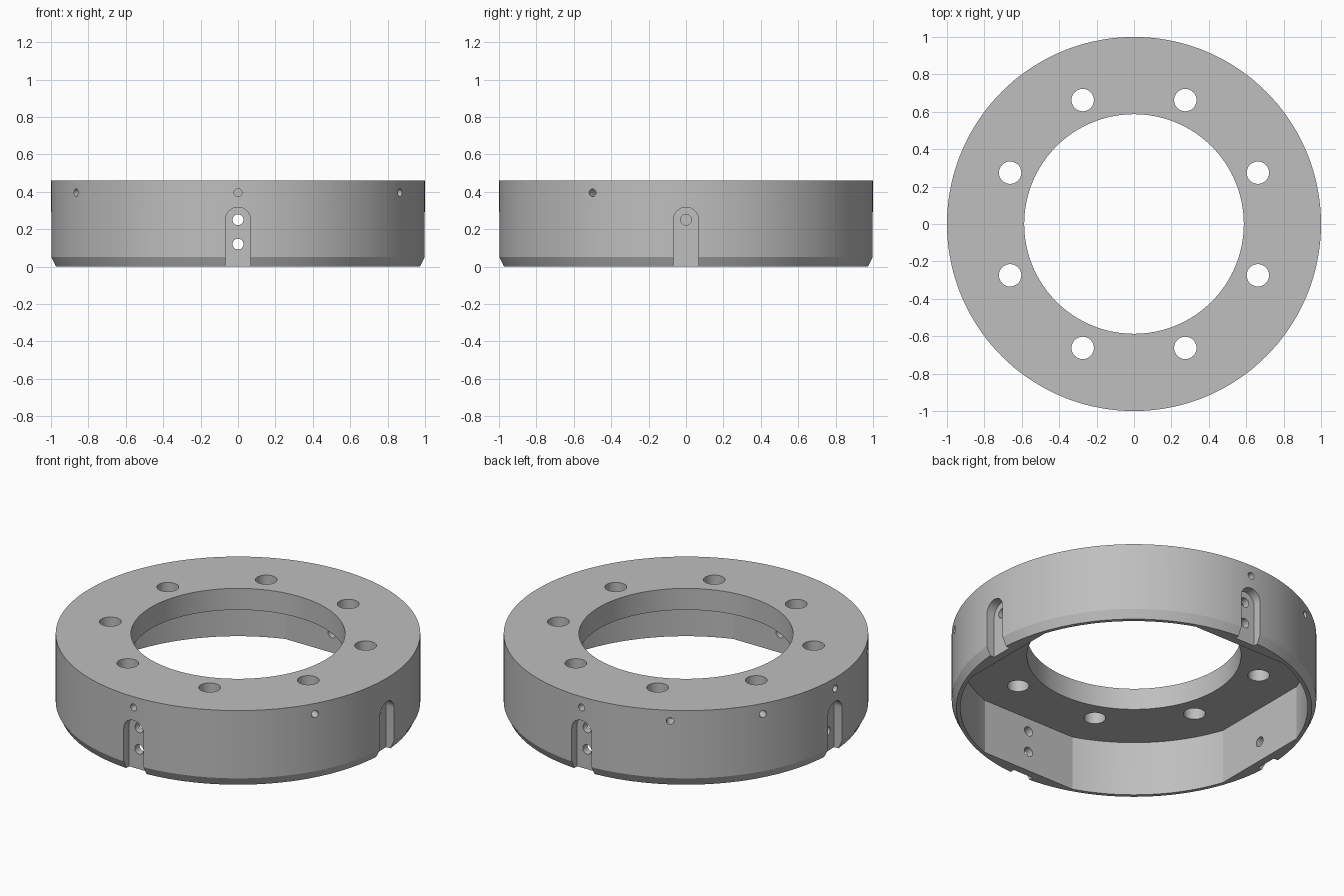
import bpy, bmesh
from math import sin, cos, acos, pi, radians
from mathutils import Matrix, Vector

cube = bpy.data.objects.get("Cube")
if cube:
    bpy.data.objects.remove(cube, do_unlink=True)

HEIGHT = 0.46
PLATE_Z = 0.33      # underside of the top plate
CAVITY_R = 0.953
FLAT_D = 0.9        # distance of the four inner flats


def to_object(name, bm):
    bmesh.ops.recalc_face_normals(bm, faces=bm.faces)
    mesh = bpy.data.meshes.new(name)
    bm.to_mesh(mesh)
    bm.free()
    obj = bpy.data.objects.new(name, mesh)
    bpy.context.collection.objects.link(obj)
    return obj


def prism(name, outline, near, far, place=None):
    """Extrude a 2D outline along local z, then place it."""
    bm = bmesh.new()
    face = bm.faces.new([bm.verts.new((u, v, near)) for u, v in outline])
    new = bmesh.ops.extrude_face_region(bm, geom=[face])["geom"]
    bmesh.ops.translate(bm, vec=(0, 0, far - near),
                        verts=[g for g in new if isinstance(g, bmesh.types.BMVert)])
    if place:
        bm.transform(place)
    return to_object(name, bm)


def arc(cx, cy, r, start, end, steps):
    return [(cx + r * cos(start + (end - start) * i / steps),
             cy + r * sin(start + (end - start) * i / steps)) for i in range(steps + 1)]


def circle(cx, cy, r, n):
    return arc(cx, cy, r, 0, 2 * pi, n)[:-1]


def radial(a):
    """Local x = tangent, y = up, z = outward at angle a."""
    axes = Matrix(((-sin(a), 0, cos(a)), (cos(a), 0, sin(a)), (0, 1, 0)))
    return axes.to_4x4()


def cut(target, cutter):
    cutter.hide_render = True
    mod = target.modifiers.new("cut", 'BOOLEAN')
    mod.operation = 'DIFFERENCE'
    mod.solver = 'EXACT'
    mod.object = cutter
    bpy.context.view_layer.objects.active = target
    bpy.ops.object.modifier_apply(modifier=mod.name)
    bpy.data.objects.remove(cutter, do_unlink=True)


# Ring body: lathed profile with a chamfered lower edge
profile = [(0.587, 0), (0.975, 0), (1, 0.05), (1, HEIGHT), (0.587, HEIGHT)]
bm = bmesh.new()
verts = [bm.verts.new((r, 0, z)) for r, z in profile]
edges = [bm.edges.new((verts[i - 1], verts[i])) for i in range(len(verts))]
bmesh.ops.spin(bm, geom=verts + edges, cent=(0, 0, 0), axis=(0, 0, 1),
               angle=2 * pi, steps=144, use_merge=True)
bmesh.ops.remove_doubles(bm, verts=bm.verts, dist=1e-5)
ring = to_object("ring_body", bm)

# Underside cavity: round with four flats
half = acos(FLAT_D / CAVITY_R)
outline = []
for k in range(4):
    q = k * pi / 2
    outline += arc(0, 0, CAVITY_R, q + half, q + pi / 2 - half, 20)
cut(ring, prism("cavity_cutter", outline, -0.1, PLATE_Z))

# Vertical bolt holes through the plate
for k in range(8):
    a = radians(22.5 + 45 * k)
    cut(ring, prism("bolt_cutter", circle(0.717 * cos(a), 0.717 * sin(a), 0.06, 32), 0.2, 0.6))

# Arched outer slots, each with two through holes
slot = arc(0, 0.25, 0.067, 0, pi, 16) + [(-0.067, -0.1), (0.067, -0.1)]
for k in range(4):
    place = radial(k * pi / 2)
    cut(ring, prism("slot_cutter", slot, 0.945, 1.1, place))
    for z in (0.12, 0.25):
        cut(ring, prism("pin_cutter", circle(0, z, 0.029, 24), 0.8, 1.1, place))

# Blind holes around the upper rim
for k in range(12):
    cut(ring, prism("rim_hole_cutter", circle(0, 0.395, 0.021, 20), 0.92, 1.1,
                    radial(k * pi / 6)))

# Rounded side notch, open at the top
bm = bmesh.new()
bmesh.ops.create_cube(bm, size=1, matrix=Matrix.Translation((0, 0.41, 1.01))
                      @ Matrix.Diagonal((0.4, 0.5, 0.2, 1)))
rounded = []
for e in bm.edges:
    mid = (e.verts[0].co + e.verts[1].co) / 2
    along = e.verts[1].co - e.verts[0].co
    inner_side = abs(along.y) > 0.1 and mid.z < 1
    lower_side = abs(along.z) > 0.1 and mid.y < 0.3
    if inner_side or lower_side:
        rounded.append(e)
bmesh.ops.bevel(bm, geom=rounded, offset=0.055, segments=8, profile=0.5, affect='EDGES')
bm.transform(radial(radians(225)))
cut(ring, to_object("notch_cutter", bm))

# Material and shading
grey = bpy.data.materials.new("machined_grey")
grey.use_nodes = True
colour = (0.52, 0.52, 0.52, 1)
grey.diffuse_color = colour
grey.node_tree.nodes["Principled BSDF"].inputs["Base Color"].default_value = colour
ring.data.materials.clear()
ring.data.materials.append(grey)
for p in ring.data.polygons:
    p.material_index = 0

bpy.ops.object.select_all(action='DESELECT')
ring.select_set(True)
bpy.context.view_layer.objects.active = ring
bpy.ops.object.shade_smooth_by_angle(angle=radians(20))
